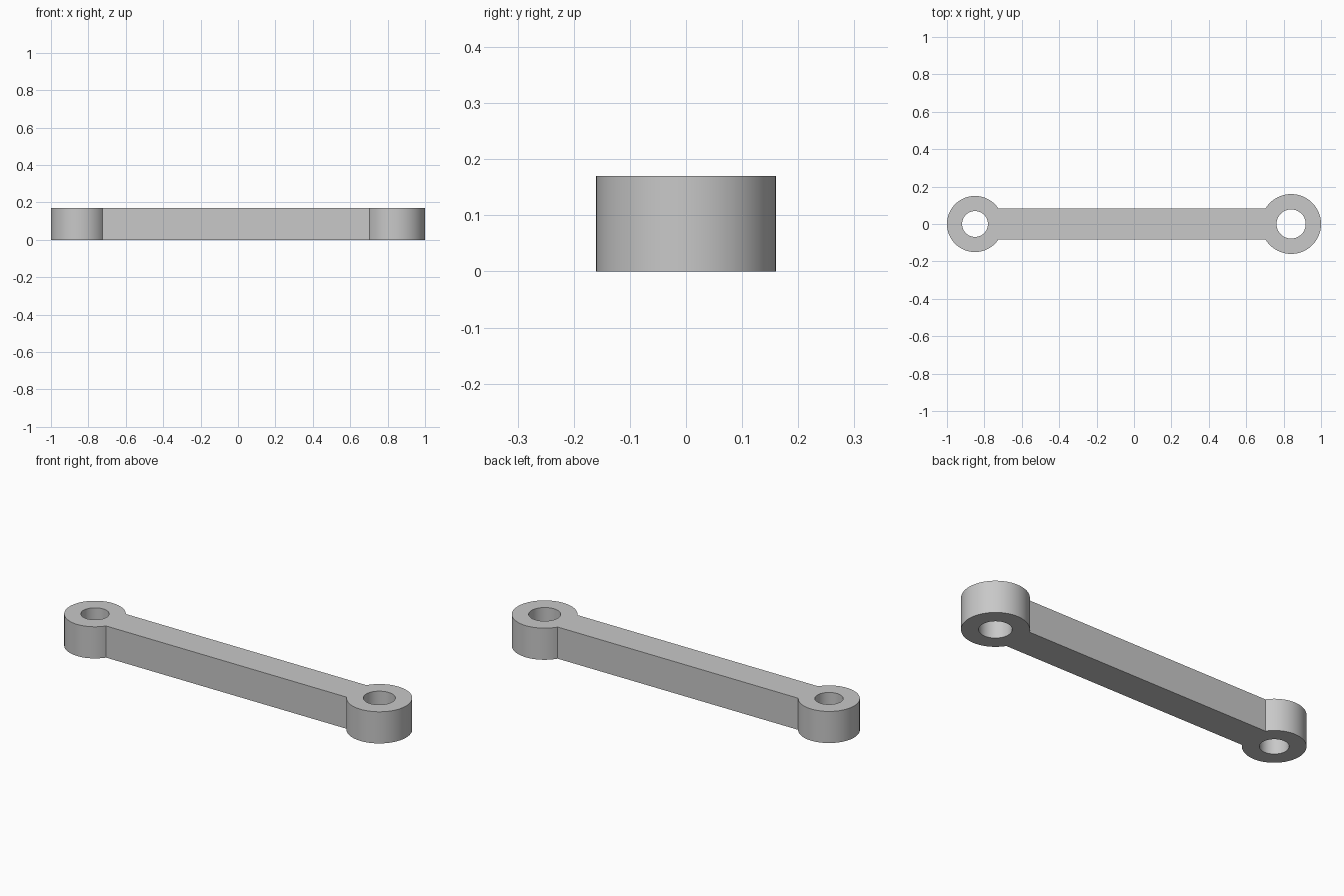
import bpy
import bmesh
from math import asin, cos, sin, pi, radians

cube = bpy.data.objects.get("Cube")
if cube:
    bpy.data.objects.remove(cube, do_unlink=True)

HEIGHT = 0.17
BAR_HALF = 0.084
SEGMENTS = 72
# Each end eye: centre x, outer radius, hole radius
RIGHT_EYE = (-0.85, 0.15, 0.069)
LEFT_EYE = (0.84, 0.16, 0.078)


def arc(cx, radius, start, end, count):
    step = (end - start) / count
    return [(cx + radius * cos(start + i * step), radius * sin(start + i * step))
            for i in range(count + 1)]


def add_loop(bm, points):
    verts = [bm.verts.new((x, y, 0)) for x, y in points]
    return [bm.edges.new((v, verts[i - 1])) for i, v in enumerate(verts)]


# Outline: round eyes whose arcs stop where the straight bar meets them
a = asin(BAR_HALF / LEFT_EYE[1])
b = asin(BAR_HALF / RIGHT_EYE[1])
outline = arc(*LEFT_EYE[:2], a - pi, pi - a, SEGMENTS)
outline += arc(*RIGHT_EYE[:2], b, 2 * pi - b, SEGMENTS)

bm = bmesh.new()
edges = add_loop(bm, outline)
for cx, _, hole in (RIGHT_EYE, LEFT_EYE):
    edges += add_loop(bm, arc(cx, hole, 0, 2 * pi, SEGMENTS)[:-1])

# Fill the profile around the holes and extrude it upward
bmesh.ops.triangle_fill(bm, edges=edges, use_beauty=True, normal=(0, 0, 1))
result = bmesh.ops.extrude_face_region(bm, geom=bm.faces[:], use_keep_orig=True)
top = [g for g in result["geom"] if isinstance(g, bmesh.types.BMVert)]
bmesh.ops.translate(bm, verts=top, vec=(0, 0, HEIGHT))
bmesh.ops.recalc_face_normals(bm, faces=bm.faces[:])

mesh = bpy.data.meshes.new("link_arm")
bm.to_mesh(mesh)
bm.free()
link = bpy.data.objects.new("link_arm", mesh)
bpy.context.collection.objects.link(link)

# Plain grey finish
grey = bpy.data.materials.new("light_grey")
grey.use_nodes = True
colour = (0.58, 0.58, 0.58, 1)
grey.diffuse_color = colour
for node in grey.node_tree.nodes:
    if node.type == "BSDF_PRINCIPLED":
        node.inputs["Base Color"].default_value = colour
mesh.materials.append(grey)

# Smooth curved walls, crisp rims
bpy.ops.object.select_all(action="DESELECT")
link.select_set(True)
bpy.context.view_layer.objects.active = link
bpy.ops.object.shade_smooth_by_angle(angle=radians(30))
